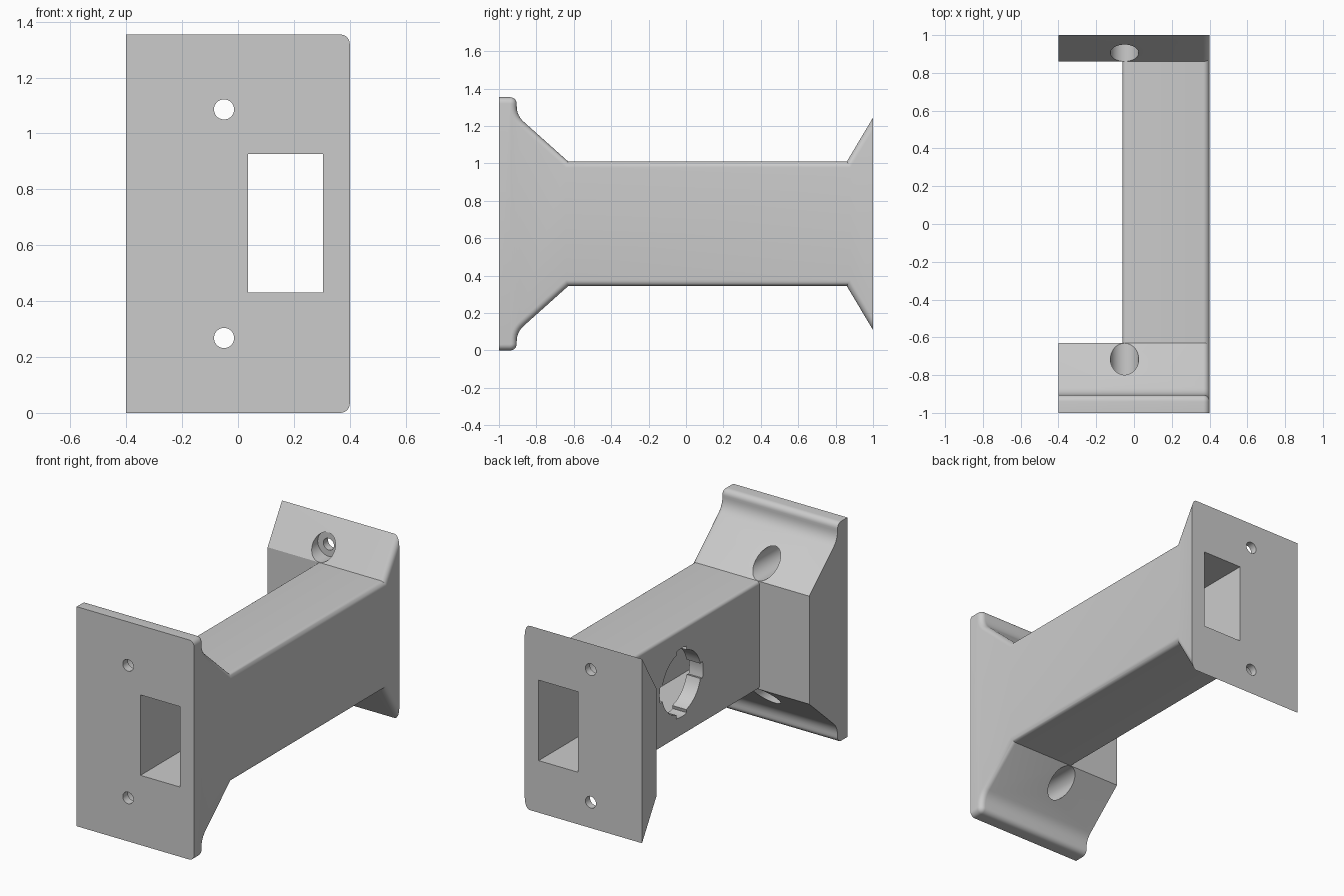
import bpy, bmesh
from math import sin, cos, pi, radians
from mathutils import Vector

if "Cube" in bpy.data.objects:
    bpy.data.objects.remove(bpy.data.objects["Cube"], do_unlink=True)

HEIGHT = 1.354            # overall height, the part is symmetric about its middle
MID = HEIGHT / 2
BODY_X = -0.06            # right face of the hollow body
SIDE_X = 0.4              # outer flat side

grey = bpy.data.materials.new("plain grey")
grey.use_nodes = True
grey.diffuse_color = (0.6, 0.6, 0.6, 1)
grey.node_tree.nodes["Principled BSDF"].inputs["Base Color"].default_value = (0.6, 0.6, 0.6, 1)


def prism(name, points, axis, start, end, fillet=0):
    """Extrude a closed 2D profile along an axis; optionally round the far rim."""
    place = {"x": lambda a, b: (start, a, b),
             "y": lambda a, b: (a, start, b)}[axis]
    bm = bmesh.new()
    face = bm.faces.new([bm.verts.new(place(a, b)) for a, b in points])
    out = bmesh.ops.extrude_face_region(bm, geom=[face], use_keep_orig=True)
    moved = [g for g in out["geom"] if isinstance(g, bmesh.types.BMVert)]
    step = Vector((end - start, 0, 0)) if axis == "x" else Vector((0, end - start, 0))
    bmesh.ops.translate(bm, verts=moved, vec=step)
    bmesh.ops.recalc_face_normals(bm, faces=bm.faces)
    if fillet:
        # the mounting faces at both ends keep sharp edges
        rim = [e for e in bm.edges
               if all(abs(v.co.x - end) < 1e-5 for v in e.verts)
               and not all(abs(v.co.y) > 0.999 for v in e.verts)]
        bmesh.ops.bevel(bm, geom=rim, offset=fillet, segments=6, profile=0.5,
                        affect="EDGES", clamp_overlap=False)
        bmesh.ops.recalc_face_normals(bm, faces=bm.faces)
    mesh = bpy.data.meshes.new(name)
    bm.to_mesh(mesh)
    bm.free()
    mesh.materials.append(grey)
    obj = bpy.data.objects.new(name, mesh)
    bpy.context.collection.objects.link(obj)
    return obj


def arc(cx, cy, r, a0, a1, n=6):
    return [(cx + r * cos(radians(a0 + (a1 - a0) * i / n)),
             cy + r * sin(radians(a0 + (a1 - a0) * i / n))) for i in range(n + 1)]


def circle(cx, cy, r, n=40):
    return arc(cx, cy, r, 0, 360, n)[:-1]


def box(x0, x1, z0, z1):
    return [(x0, z0), (x1, z0), (x1, z1), (x0, z1)]


def curve(p, q, r, n=6):
    p, q, r = Vector(p), Vector(q), Vector(r)
    return [tuple(p * (1 - t) ** 2 + q * 2 * t * (1 - t) + r * t * t)
            for t in (i / n for i in range(n + 1))]


# Side outline: rounded lip, swept front flange, straight body, back wedge
upper = [(-1, HEIGHT)]
upper += arc(-0.94, HEIGHT - 0.035, 0.035, 90, 0)
upper += curve((-0.905, 1.305), (-0.905, 1.256), (-0.868, 1.223))
upper += [(-0.63, 1.01), (0.86, 1.01), (1, 1.245)]
outline = upper + [(y, HEIGHT - z) for y, z in reversed(upper)]
bracket = prism("mounting_bracket", outline, "x", -0.4, SIDE_X, fillet=0.033)

cutters = []

# Space beside the body, shaped to leave rounded body edges
R = 0.02
inner = BODY_X + R
low, high = HEIGHT - 1.01, 1.01
side_space = [(-1, -1), (inner, -1)]
side_space += arc(inner, low + R, R, 270, 180)
side_space += arc(inner, high - R, R, 180, 90)
side_space += [(inner, 2.5), (-1, 2.5)]
cutters.append(prism("side_space_cutter", side_space, "y", -0.63, 0.86))

# Rectangular channel through the whole length
cutters.append(prism("channel_cutter", box(0.035, 0.305, 0.43, 0.926), "y", -1.2, 1.2))

# Screw holes with wide counterbores reaching in from the sloped flanges
for z in (MID - 0.409, MID + 0.409):
    cutters.append(prism("screw_hole_cutter", circle(-0.05, z, 0.036), "y", -1.2, 1.2))
    cutters.append(prism("counterbore_cutter", circle(-0.05, z, 0.075), "y", -0.95, 0.955))

# Round port in the side wall with four key notches
port = []
for quarter in range(4):
    a = quarter * 90
    port += arc(0.13, MID, 0.212, a - 14, a + 14, 4)
    port += arc(0.13, MID, 0.19, a + 14, a + 76, 8)
cutters.append(prism("port_cutter", port, "x", -0.3, 0.1))

# Cut everything out of the bracket
bpy.ops.object.select_all(action="DESELECT")
bpy.context.view_layer.objects.active = bracket
bracket.select_set(True)
for cutter in cutters:
    cutter.hide_render = True
    mod = bracket.modifiers.new("cut", "BOOLEAN")
    mod.operation = "DIFFERENCE"
    mod.solver = "EXACT"
    mod.object = cutter
    bpy.ops.object.modifier_apply(modifier=mod.name)
    bpy.data.objects.remove(cutter, do_unlink=True)

bpy.ops.object.shade_smooth_by_angle(angle=radians(28))
